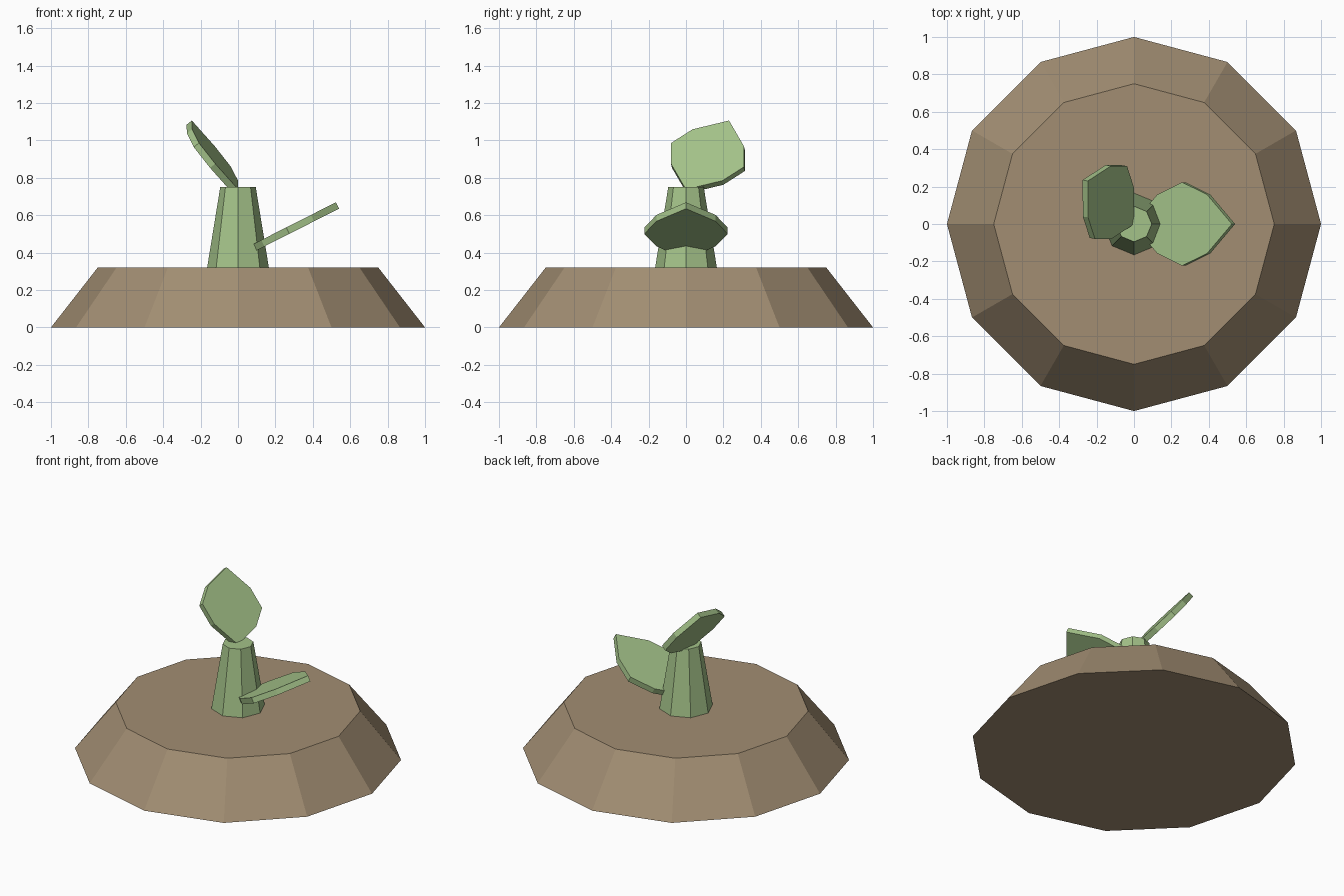
import bpy
from math import sin, pi
from mathutils import Vector

if "Cube" in bpy.data.objects:
    bpy.data.objects.remove(bpy.data.objects["Cube"])


def material(name, color):
    m = bpy.data.materials.new(name)
    m.diffuse_color = (*color, 1)
    m.use_nodes = True
    m.node_tree.nodes["Principled BSDF"].inputs["Base Color"].default_value = m.diffuse_color
    return m


soil = material("soil", (0.36, 0.27, 0.17))
green = material("leaf_green", (0.37, 0.54, 0.25))


def frustum(name, sides, r1, r2, z1, z2, mat):
    bpy.ops.mesh.primitive_cone_add(vertices=sides, radius1=r1, radius2=r2,
                                    depth=z2 - z1, location=(0, 0, (z1 + z2) / 2))
    ob = bpy.context.object
    ob.name = name
    ob.data.materials.append(mat)
    return ob


def leaf(name, base, along, across, length, half_width, thick, mat):
    """Flat eight-sided leaf slab running from base along a direction."""
    d = Vector(along).normalized()
    w = Vector(across)
    w = (w - d * w.dot(d)).normalized()
    n = d.cross(w)
    outline = []
    for i in range(8):
        s = (i if i <= 4 else 8 - i) / 4
        outline.append(Vector(base) + d * length * s
                       + w * half_width * sin(pi * i / 4))
    verts = [p - n * thick / 2 for p in outline] + [p + n * thick / 2 for p in outline]
    faces = [tuple(range(7, -1, -1)), tuple(range(8, 16))]
    faces += [(i, (i + 1) % 8, (i + 1) % 8 + 8, i + 8) for i in range(8)]
    # reversed so the normals point outward for a clockwise side-first outline
    if n.dot((outline[1] - outline[0]).cross(outline[2] - outline[1])) < 0:
        faces = [f[::-1] for f in faces]
    me = bpy.data.meshes.new(name)
    me.from_pydata([tuple(v) for v in verts], [], faces)
    me.materials.append(mat)
    ob = bpy.data.objects.new(name, me)
    bpy.context.collection.objects.link(ob)
    return ob


# soil mound and tapered stem
frustum("soil_mound", 12, 1.0, 0.75, 0, 0.32, soil)
frustum("stem", 8, 0.165, 0.095, 0.32, 0.75, green)

# lower leaf leaning right, upper leaf rising to the back left
leaf("lower_leaf", (0, 0, 0.383), (0.445, 0, 0.225), (0, 1, 0),
     0.596, 0.223, 0.038, green)
leaf("upper_leaf", (-0.013, 0.002, 0.727), (-0.247, 0.23, 0.367), (0.387, 0.875, -0.289),
     0.5, 0.222, 0.036, green)
